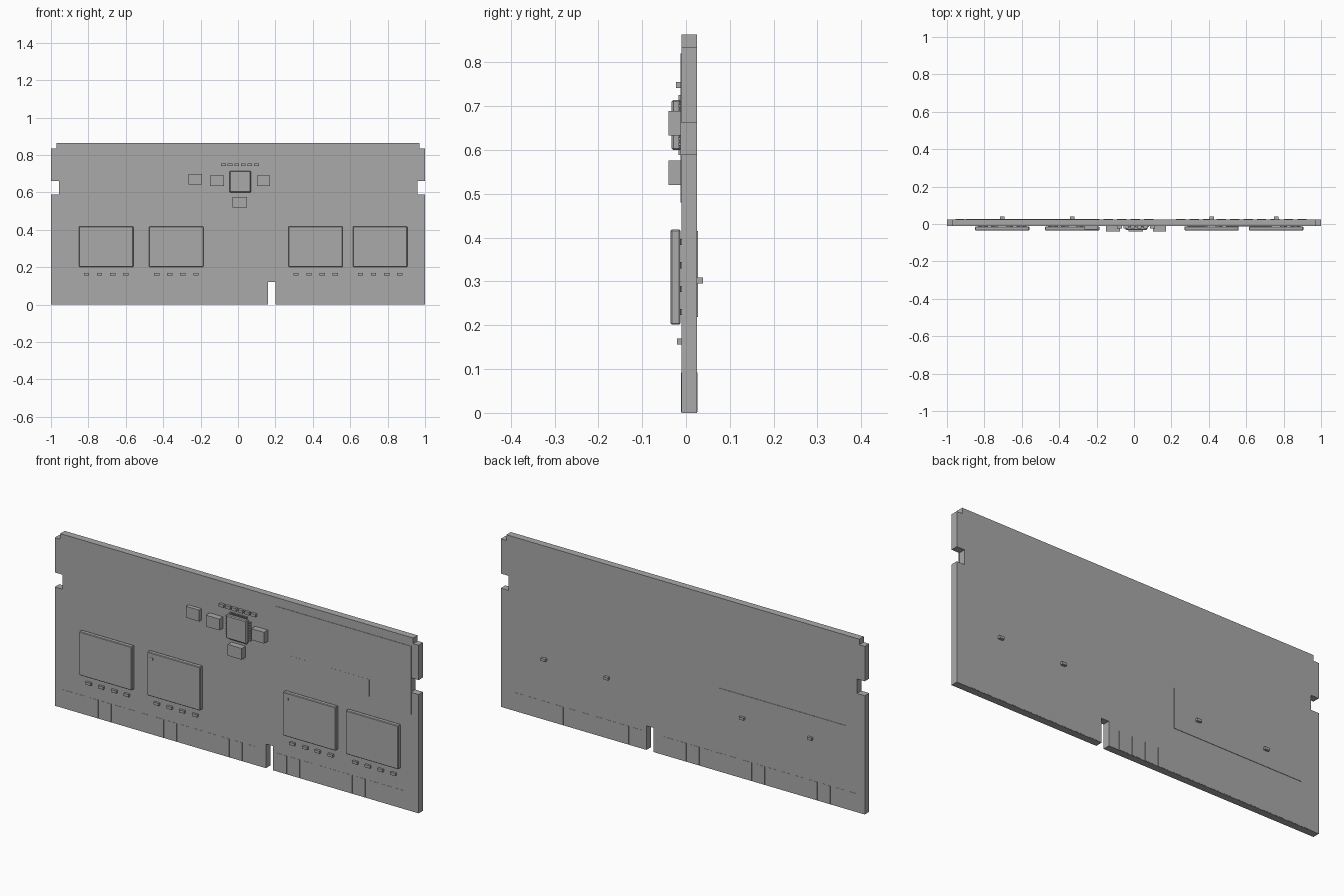
import bpy
import bmesh

default = bpy.data.objects.get("Cube")
if default:
    bpy.data.objects.remove(default)

GREY = (0.4, 0.4, 0.4, 1)
grey = bpy.data.materials.new("neutral grey")
grey.use_nodes = True
grey.diffuse_color = GREY
grey.node_tree.nodes["Principled BSDF"].inputs["Base Color"].default_value = GREY

FRONT, BACK = -0.01, 0.025  # the two board surfaces
SINK = 0.001                # parts are seated slightly into the board


def finish(bm, name):
    bmesh.ops.recalc_face_normals(bm, faces=bm.faces)
    mesh = bpy.data.meshes.new(name)
    bm.to_mesh(mesh)
    bm.free()
    mesh.materials.append(grey)
    obj = bpy.data.objects.new(name, mesh)
    bpy.context.collection.objects.link(obj)
    return obj


def boxes(name, items, bevel=0):
    """One object from boxes given as (centre x, centre z, width, height, y0, y1)."""
    bm = bmesh.new()
    for x, z, w, h, y0, y1 in items:
        cube = bmesh.ops.create_cube(bm, size=1)["verts"]
        bmesh.ops.scale(bm, vec=(w, y1 - y0, h), verts=cube)
        bmesh.ops.translate(bm, vec=(x, (y0 + y1) / 2, z), verts=cube)
    obj = finish(bm, name)
    if bevel:
        mod = obj.modifiers.new("edge chamfer", "BEVEL")
        mod.width = bevel
        mod.segments = 1
    return obj


def on_front(x, z, w, h, depth):
    return (x, z, w, h, FRONT - depth, FRONT + SINK)


def on_back(x, z, w, h, depth):
    return (x, z, w, h, BACK - SINK, BACK + depth)


# Board with clipped top corners, side latch notches and key slot
half_outline = [(1, 0), (1, 0.59), (0.957, 0.59), (0.957, 0.662),
                (1, 0.662), (1, 0.835), (0.97, 0.835), (0.97, 0.863)]
outline = half_outline + [(-x, z) for x, z in reversed(half_outline)]
outline += [(0.16, 0), (0.16, 0.12), (0.2, 0.12), (0.2, 0)]
bm = bmesh.new()
face = bm.faces.new([bm.verts.new((x, FRONT, z)) for x, z in outline])
extruded = bmesh.ops.extrude_face_region(bm, geom=[face])["geom"]
bmesh.ops.translate(bm, vec=(0, BACK - FRONT, 0),
                    verts=[v for v in extruded if isinstance(v, bmesh.types.BMVert)])
finish(bm, "circuit_board")

# Edge contacts on both sides, skipping the key slot
fingers = [-0.93 + 0.072 * i for i in range(15)] + [0.25 + 0.072 * i for i in range(10)]
boxes("front_contacts", [on_front(x, 0.047, 0.05, 0.09, 0.001) for x in fingers])
boxes("back_contacts", [on_back(x, 0.047, 0.05, 0.09, 0.001) for x in fingers])

# Memory chips on solder pads, each with four capacitors below and one behind
for i, cx in enumerate((-0.705, -0.33, 0.415, 0.76), 1):
    boxes(f"memory_chip_{i}", [(cx, 0.31, 0.29, 0.217, -0.035, -0.013)], 0.003)
    pads = [on_front(cx + sx * dx, 0.31 + dz, 0.018, 0.014, 0.0035)
            for sx in (-1, 1) for dx in (0.05, 0.085, 0.12)
            for dz in (-0.08, -0.027, 0.027, 0.08)]
    boxes(f"solder_pads_{i}", pads)
    boxes(f"chip_marker_{i}", [(cx - 0.12, 0.39, 0.012, 0.012, -0.0355, -0.034)])
    boxes(f"front_capacitors_{i}",
          [on_front(cx + 0.07 * (k - 1.5), 0.163, 0.028, 0.013, 0.011) for k in range(4)])
    boxes(f"back_capacitor_{i}", [on_back(cx, 0.302, 0.025, 0.013, 0.014)])

# Controller chip with leads on all four sides
CX, CZ = 0.012, 0.657
boxes("controller_chip", [(CX, CZ, 0.114, 0.115, -0.033, -0.012)], 0.004)
leads = []
for k in range(8):
    d = (k - 3.5) * 0.0125
    for side in (-1, 1):
        leads.append(on_front(CX + d, CZ + side * 0.058, 0.006, 0.02, 0.007))
        leads.append(on_front(CX + side * 0.058, CZ + d, 0.02, 0.006, 0.007))
boxes("controller_leads", leads)

# Power components around the controller
boxes("power_blocks", [on_front(-0.112, 0.661, 0.074, 0.056, 0.03),
                       on_front(0.136, 0.661, 0.07, 0.056, 0.03),
                       on_front(0.01, 0.548, 0.077, 0.056, 0.03)])
boxes("outer_power_block", [on_front(-0.229, 0.67, 0.072, 0.056, 0.02)])
boxes("small_resistors",
      [on_front(-0.077 + 0.035 * k, 0.748, 0.026, 0.014, 0.013) for k in range(6)])

# Thin labels on both sides, with printed panels on the front one
boxes("front_label", [on_front(0.585, 0.65, 0.75, 0.34, 0.002)])
boxes("label_panels", [on_front(0.335, 0.552, 0.09, 0.085, 0.0025),
                       on_front(0.62, 0.552, 0.22, 0.085, 0.0025)])
boxes("back_label", [on_back(-0.55, 0.317, 0.7, 0.196, 0.002)])
